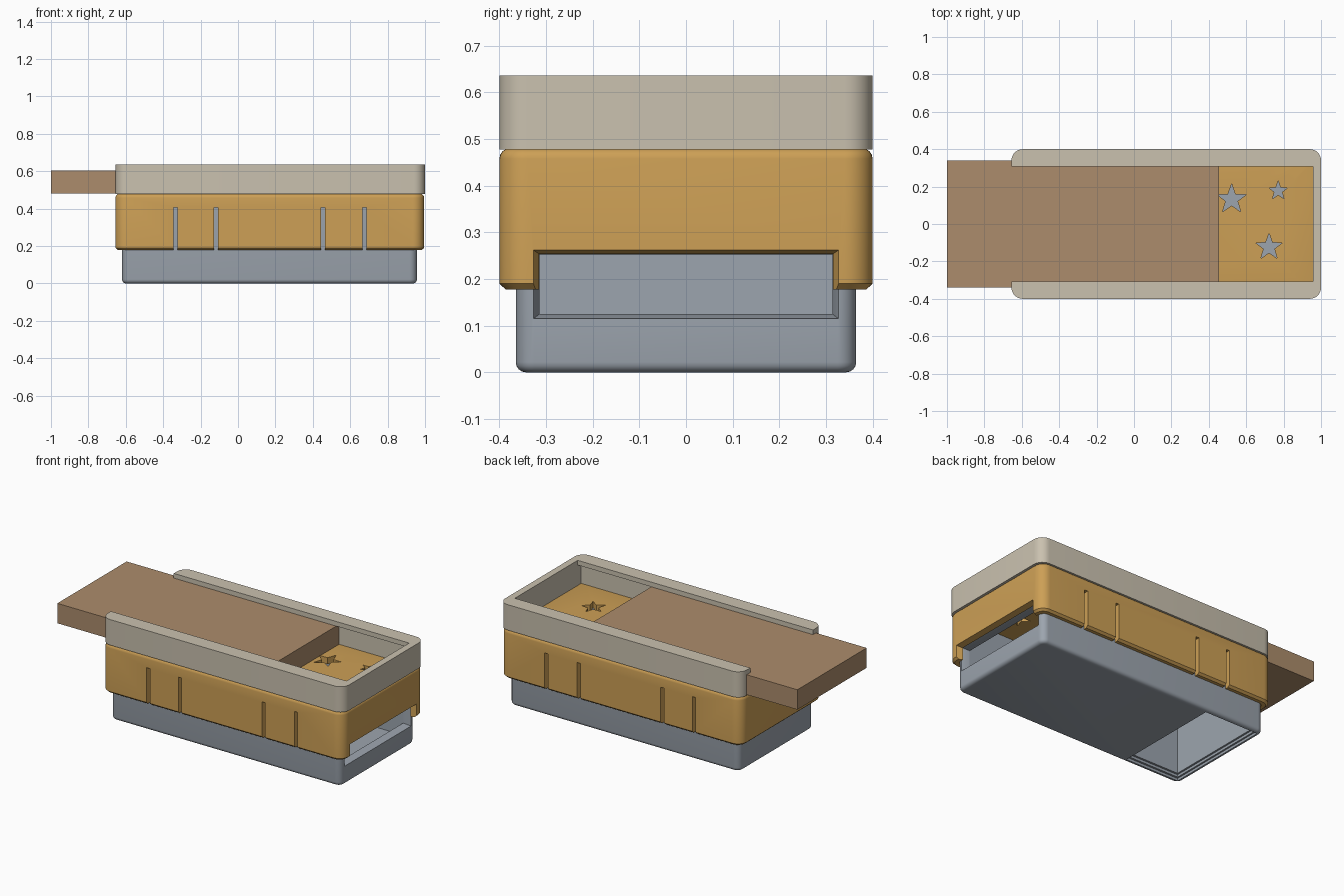
import bpy, bmesh, math

if "Cube" in bpy.data.objects:
    bpy.data.objects.remove(bpy.data.objects["Cube"])


def material(name, rgb):
    m = bpy.data.materials.new(name)
    m.diffuse_color = (*rgb, 1)
    m.use_nodes = True
    m.node_tree.nodes["Principled BSDF"].inputs["Base Color"].default_value = m.diffuse_color
    return m


GREY = material("blue_grey", (0.335, 0.375, 0.425))
GOLD = material("honey_gold", (0.61, 0.35, 0.092))
CREAM = material("warm_cream", (0.59, 0.535, 0.43))
BROWN = material("wood_brown", (0.415, 0.265, 0.15))


def loft(name, rings, mat=None):
    """Closed solid through equal-length rings of points."""
    bm = bmesh.new()
    rows = [[bm.verts.new(p) for p in ring] for ring in rings]
    n = len(rows[0])
    bm.faces.new(rows[0][::-1])
    bm.faces.new(rows[-1])
    for a, b in zip(rows, rows[1:]):
        for i in range(n):
            j = (i + 1) % n
            bm.faces.new((a[i], a[j], b[j], b[i]))
    bmesh.ops.recalc_face_normals(bm, faces=bm.faces)
    me = bpy.data.meshes.new(name)
    bm.to_mesh(me)
    bm.free()
    ob = bpy.data.objects.new(name, me)
    bpy.context.collection.objects.link(ob)
    if mat:
        me.materials.append(mat)
    return ob


def round_rect(x0, x1, y, r, z, seg=8):
    pts = []
    for k, (cx, cy) in enumerate([(x1 - r, y - r), (x0 + r, y - r),
                                  (x0 + r, r - y), (x1 - r, r - y)]):
        for s in range(seg + 1):
            a = math.pi / 2 * (k + s / seg)
            pts.append((cx + r * math.cos(a), cy + r * math.sin(a), z))
    return pts


def rounded_box(name, x0, x1, y, r, profile, mat=None):
    """profile: (height, inset) pairs from bottom to top."""
    return loft(name, [round_rect(x0 + i, x1 - i, y - i, r - i, z)
                       for z, i in profile], mat)


def box(name, x0, x1, y0, y1, z0, z1, mat=None):
    return loft(name, [[(x0, y0, z), (x1, y0, z), (x1, y1, z), (x0, y1, z)]
                       for z in (z0, z1)], mat)


def window(xi, xo):
    """Tapered end-window cutter, wider on the outside."""
    rings = []
    for x, y, z0, z1 in [(xi - 0.06, 0.314, 0.125, 0.253), (xi, 0.314, 0.125, 0.253),
                         (xo, 0.327, 0.115, 0.262), (xo + 0.05, 0.327, 0.115, 0.262)]:
        rings.append([(x, -y, z0), (x, y, z0), (x, y, z1), (x, -y, z1)])
    return loft("cutter", rings)


def star(cx, cy, r):
    pts = [(cx + (r if k % 2 == 0 else r * 0.4) * math.cos(math.pi / 2 + k * math.pi / 5),
            cy + (r if k % 2 == 0 else r * 0.4) * math.sin(math.pi / 2 + k * math.pi / 5))
           for k in range(10)]
    return loft("cutter", [[(x, y, z) for x, y in pts] for z in (0.42, 0.52)])


def activate(ob):
    bpy.ops.object.select_all(action='DESELECT')
    ob.select_set(True)
    bpy.context.view_layer.objects.active = ob


def cut(ob, *cutters):
    activate(ob)
    for c in cutters:
        m = ob.modifiers.new("cut", 'BOOLEAN')
        m.operation, m.solver, m.object = 'DIFFERENCE', 'EXACT', c
        bpy.ops.object.modifier_apply(modifier=m.name)
        bpy.data.objects.remove(c)


def round_over(h, r, sign, n=4):
    """Quarter-round profile pairs at height h (sign +1 bottom, -1 top)."""
    p = [(h + sign * r * (1 - math.sin(a)), r * (1 - math.cos(a)))
         for a in [math.pi / 2 * (1 - k / n) for k in range(n + 1)]]
    return p if sign > 0 else p[::-1]


# lower box: hollow, open top, end window and floor opening with a stepped rim
base = rounded_box("base_box", -0.62, 0.957, 0.365, 0.04,
                   round_over(0, 0.022, 1) + [(0.436, 0)], GREY)
cut(base,
    box("cutter", -0.575, 0.91, -0.315, 0.315, 0.05, 0.6),
    box("cutter", -0.595, -0.23, -0.338, 0.338, -0.1, 0.015),
    box("cutter", -0.585, -0.23, -0.326, 0.326, -0.1, 0.03),
    box("cutter", -0.574, -0.23, -0.314, 0.314, -0.1, 0.1),
    window(0.915, 0.957))

# middle cover: hollow from below, side slots, end window and star holes
cover = rounded_box("middle_cover", -0.655, 0.995, 0.4, 0.06,
                    [(0.178, 0.013), (0.19, 0)] + round_over(0.48, 0.022, -1), GOLD)
cut(cover,
    rounded_box("cutter", -0.622, 0.959, 0.367, 0.04, [(0.1, 0), (0.44, 0)]),
    window(0.955, 0.995),
    *[box("cutter", x - 0.011, x + 0.011, s * 0.385 - 0.05, s * 0.385 + 0.05, 0.1, 0.405)
      for x in (-0.335, -0.118, 0.455, 0.677) for s in (-1, 1)],
    star(0.522, 0.132, 0.083), star(0.771, 0.177, 0.053), star(0.722, -0.124, 0.075))

# upper rim: open at one end, with grooves that hold the sliding lid
rim = rounded_box("upper_rim", -0.655, 1.0, 0.4, 0.06, [(0.478, 0), (0.636, 0)], CREAM)
cut(rim,
    box("cutter", -0.8, 0.957, -0.307, 0.307, 0.4, 0.7),
    box("cutter", -0.8, 0.957, -0.342, 0.342, 0.4, 0.607))

# sliding lid, half open
lid = box("sliding_lid", -1.0, 0.455, -0.339, 0.339, 0.482, 0.605, BROWN)

for ob in (base, cover, rim):
    activate(ob)
    bpy.ops.object.shade_smooth_by_angle(angle=math.radians(30))
